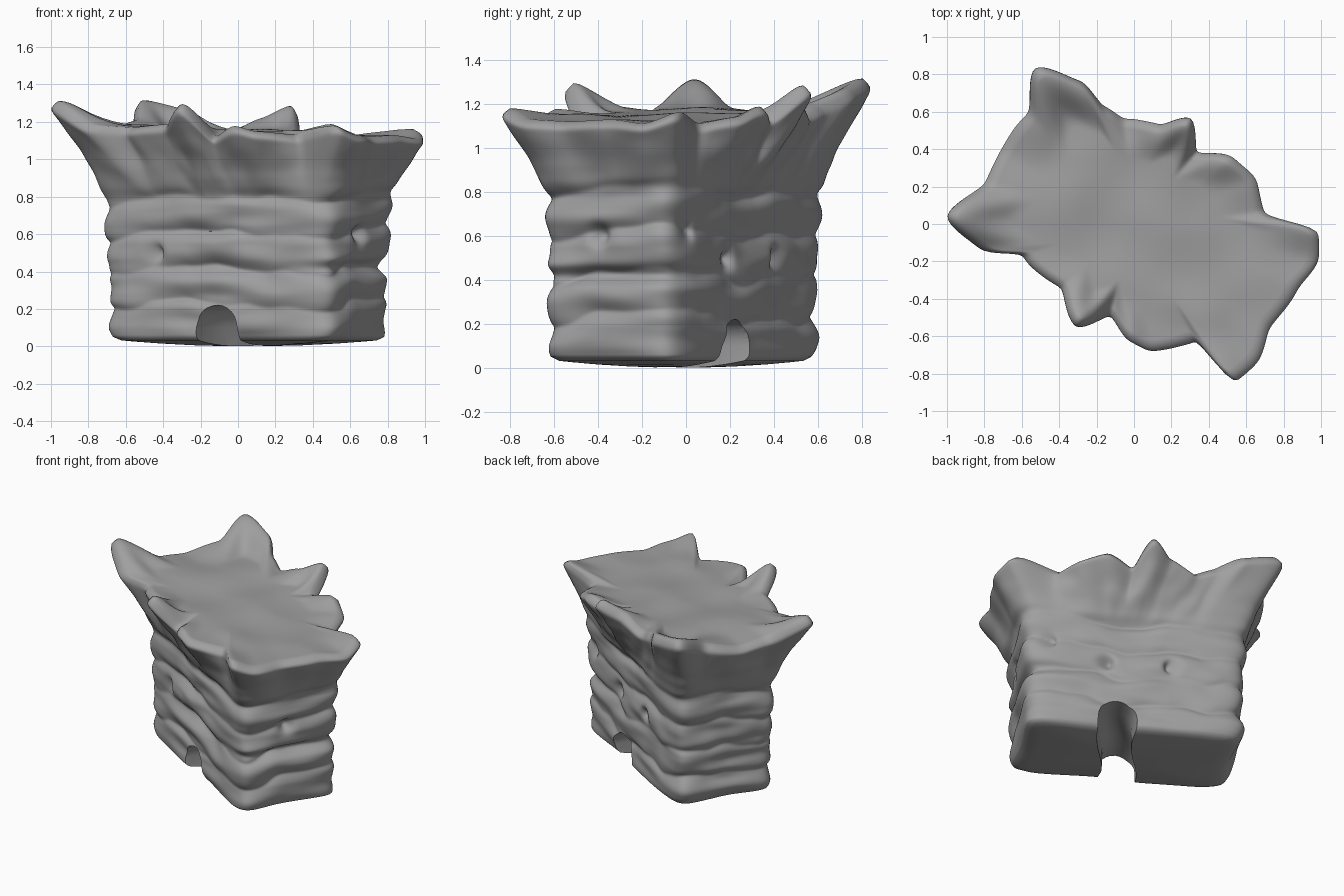
import bpy, bmesh, math
from mathutils import Vector, noise

cube = bpy.data.objects.get("Cube")
if cube:
    bpy.data.objects.remove(cube)

STEPS = 288
TILT = math.radians(-30)
ALONG = Vector((math.cos(TILT), math.sin(TILT), 0))
ACROSS = Vector((-math.sin(TILT), math.cos(TILT), 0))
CENTRE = Vector((0.055, -0.015, 0))
HALF_LONG, HALF_SHORT = 0.69, 0.345
SHOULDER = 0.78

# Jagged rim: x, y, height of its peaks and dips
RIM = [(.99, -.02, 1.17), (.87, 0, 1.15), (.70, .05, 1.11), (.66, .24, 1.14),
       (.54, .36, 1.19), (.34, .39, 1.14), (.31, .58, 1.29), (.14, .54, 1.22),
       (-.05, .57, 1.15), (-.18, .64, 1.2), (-.27, .77, 1.26), (-.54, .85, 1.32),
       (-.57, .6, 1.21), (-.72, .4, 1.16), (-.8, .22, 1.18), (-1.02, .04, 1.32),
       (-.82, -.15, 1.18), (-.61, -.16, 1.17), (-.4, -.35, 1.19), (-.32, -.56, 1.3),
       (-.13, -.5, 1.12), (-.02, -.64, 1.18), (.1, -.69, 1.15), (.35, -.62, 1.13),
       (.52, -.87, 1.19), (.66, -.75, 1.13), (.73, -.56, 1.12), (.88, -.35, 1.13),
       (1, -.2, 1.11)]
# Small pits in the walls: x, y, z
PITS = [(-.45, -.12, .5), (.03, .42, .5), (.72, 0, .62), (.66, -.4, .6), (.4, .2, .5)]


def smooth(t):
    t = max(0, min(1, t))
    return t * t * (3 - 2 * t)


def rim_table():
    """Radius and height of the rim at each angle."""
    polar = [(math.atan2(y, x) % math.tau, math.hypot(x, y), z) for x, y, z in RIM]
    polar.sort()
    last, first = polar[-1], polar[0]
    polar = [(last[0] - math.tau, *last[1:])] + polar + [(first[0] + math.tau, *first[1:])]
    table = []
    for i in range(STEPS):
        a = i * math.tau / STEPS
        for p, q in zip(polar, polar[1:]):
            if p[0] <= a <= q[0]:
                t = (a - p[0]) / (q[0] - p[0])
                s = 0.5 * t + 0.5 * smooth(t)
                table.append((p[1] + (q[1] - p[1]) * s, p[2] + (q[2] - p[2]) * s))
                break
    for _ in range(2):
        table = [tuple((table[i - 1][k] + 2 * table[i][k] + table[(i + 1) % STEPS][k]) / 4
                       for k in (0, 1)) for i in range(STEPS)]
    return table


def body_radius(a):
    """Rounded rectangle in polar form."""
    c, s = abs(math.cos(a - TILT)) / HALF_LONG, abs(math.sin(a - TILT)) / HALF_SHORT
    return (c ** 9 + s ** 9) ** (-1 / 9)


def wall_point(a, z):
    """Point on the layered wall; the layers fade out above the shoulder."""
    d = Vector((math.cos(a), math.sin(a), 0))
    p = d * body_radius(a)
    wave = 0.08 * noise.noise(p * 2.2) + 0.03 * noise.noise(p * 6 + Vector((0, 0, z * 3)))
    phase = (z + wave * smooth(z / 0.25) - 0.03) / 0.19
    bulge = (math.sin(math.pi * phase) ** 2 + 0.02) ** 0.3 - 0.85
    depth = 0.04 + 0.03 * noise.noise(Vector((p.x * 2, p.y * 2, z * 4)))
    lumps = 0.025 * noise.noise(Vector((p.x * 3, p.y * 3, z * 11)))
    fade = 1 - smooth((z - SHOULDER - 0.02) / 0.08)
    r = body_radius(a) * (1 + 0.06 * z) + depth * bulge * fade + lumps * (0.5 + 0.5 * fade)
    # deeper groove around the right-hand end
    r -= 0.04 * smooth(d.dot(ALONG) * 4 - 2.8) * math.exp(-((z - 0.42) / 0.035) ** 2)
    q = CENTRE + Vector((0, 0, z)) + d * r
    for pit in PITS:
        gap = (q - Vector(pit)).length
        q -= d * 0.06 * math.exp(-(gap / 0.045) ** 2)
    return q


def build_rings():
    table = rim_table()
    angles = [i * math.tau / STEPS for i in range(STEPS)]
    rings = []
    # underside, gently convex
    for f in (0.15, 0.4, 0.65, 0.85, 0.95):
        ring = []
        for a in angles:
            p = wall_point(a, 0.04)
            p = CENTRE + (p - CENTRE) * f
            ring.append(Vector((p.x, p.y, 0.035 * f * f)))
        rings.append(ring)
    # layered walls
    for k in range(76):
        z = 0.05 + (SHOULDER - 0.05) * k / 75
        rings.append([wall_point(a, z) for a in angles])
    # flared crown with thick rounded tips
    for k in range(1, 31):
        t = k / 30
        ring = []
        for a, (r, top) in zip(angles, table):
            z = SHOULDER + (top - SHOULDER) * t
            d = Vector((math.cos(a), math.sin(a), 0))
            flare = min(1, t / 0.92) ** 1.25
            knob = 0.02 * noise.noise(Vector((d.x * 5, d.y * 5, z * 6))) * math.sin(math.pi * t)
            roll = 0.05 * max(0, (t - 0.86) / 0.14) ** 2
            p = wall_point(a, z).lerp(d * r + Vector((0, 0, z)), flare)
            ring.append(p + d * (knob - roll))
        rings.append(ring)
    # rounded lip merging into the uneven floor of the top
    rim = rings[-1]
    for k in range(1, 31):
        f = 1 - k / 31
        ring = []
        for p in rim:
            x, y = p.x * f, p.y * f
            floor = 1.155 - 0.04 * x + 0.025 * noise.noise(Vector((x * 3, y * 3, 0)))
            lip = smooth((f - 0.66) / 0.34)
            ring.append(Vector((x, y, floor + (p.z - floor) * lip)))
        rings.append(ring)
    return rings


def make_object(name, bm, material):
    bmesh.ops.recalc_face_normals(bm, faces=bm.faces)
    mesh = bpy.data.meshes.new(name)
    bm.to_mesh(mesh)
    bm.free()
    mesh.materials.append(material)
    obj = bpy.data.objects.new(name, mesh)
    bpy.context.collection.objects.link(obj)
    return obj


stone = bpy.data.materials.new("grey stone")
stone.use_nodes = True
stone.diffuse_color = (0.35, 0.35, 0.35, 1)
stone.node_tree.nodes["Principled BSDF"].inputs["Base Color"].default_value = (0.35, 0.35, 0.35, 1)

# Layered rock fort
bm = bmesh.new()
loops = [[bm.verts.new(p) for p in ring] for ring in build_rings()]
for lower, upper in zip(loops, loops[1:]):
    for i in range(STEPS):
        j = (i + 1) % STEPS
        bm.faces.new((lower[i], lower[j], upper[j], upper[i]))
bm.faces.new(loops[0][::-1])
bm.faces.new(loops[-1])
fort = make_object("rock_fort", bm, stone)

# Arched passage running through from front to back
bm = bmesh.new()
sections = []
for k in range(13):
    v = -0.6 + 0.1 * k
    centre = 0.06 + 0.15 * v + 0.02 * math.sin(v * 9)
    width = 0.13 - 0.025 * math.cos(v * 4)
    arch = [(-width, -0.1)]
    for i in range(13):
        a = math.pi * (1 - i / 12)
        arch.append((width * math.cos(a), 0.1 + 0.12 * math.sin(a)))
    arch.append((width, -0.1))
    sections.append([bm.verts.new(CENTRE + ALONG * (centre + u) + ACROSS * v + Vector((0, 0, z)))
                     for u, z in arch])
for s, t in zip(sections, sections[1:]):
    for i in range(len(s)):
        j = (i + 1) % len(s)
        bm.faces.new((s[i], s[j], t[j], t[i]))
bm.faces.new(sections[0][::-1])
bm.faces.new(sections[-1])
cutter = make_object("passage_cutter", bm, stone)

cut = fort.modifiers.new("passage", 'BOOLEAN')
cut.operation = 'DIFFERENCE'
cut.solver = 'EXACT'
cut.object = cutter
bpy.context.view_layer.objects.active = fort
fort.select_set(True)
bpy.ops.object.modifier_apply(modifier=cut.name)
bpy.data.objects.remove(cutter)
bpy.ops.object.shade_smooth_by_angle(angle=math.radians(60))
